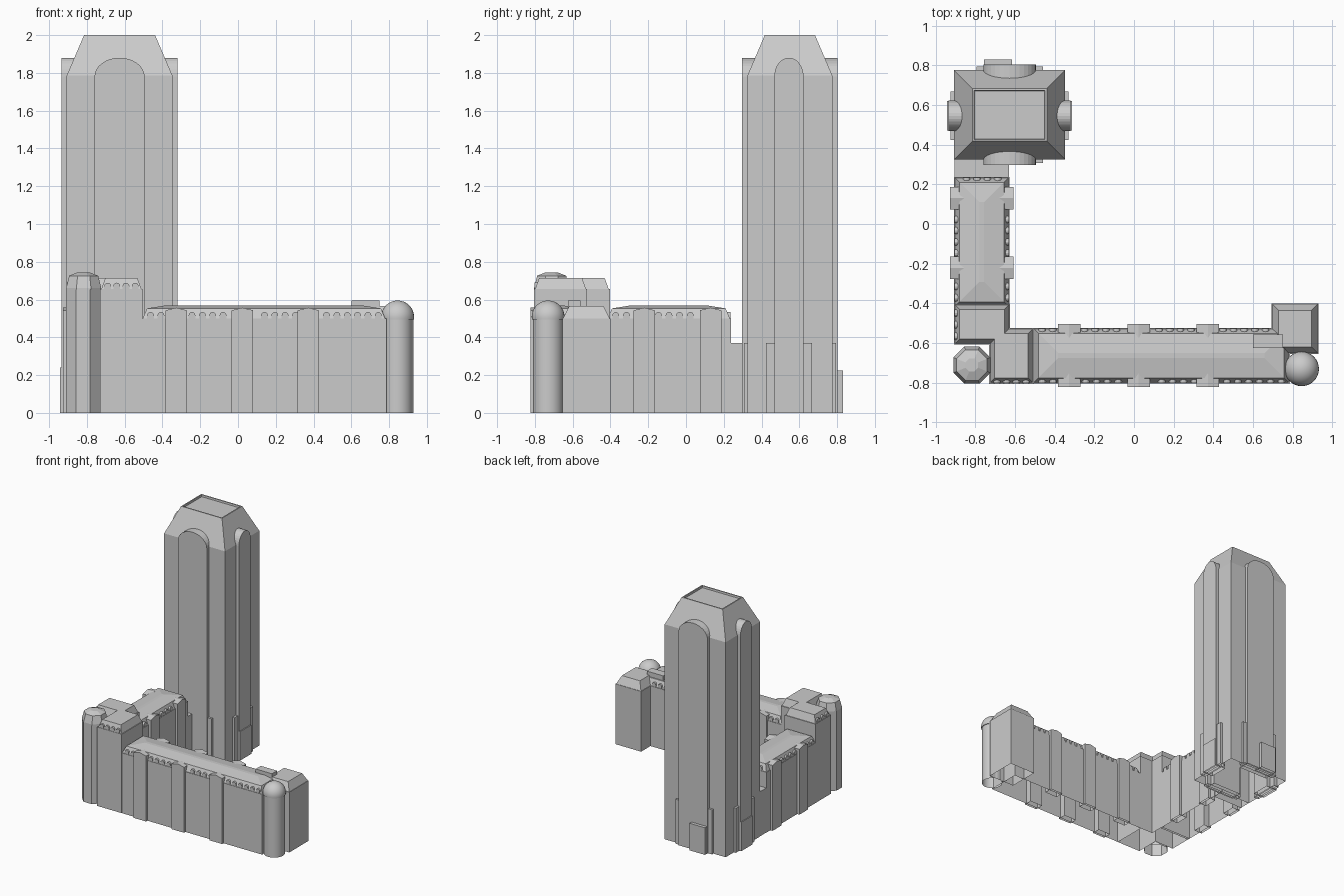
import bpy, bmesh, math
from mathutils import Vector

if "Cube" in bpy.data.objects:
    bpy.data.objects.remove(bpy.data.objects["Cube"])


def finish(name, bm):
    me = bpy.data.meshes.new(name)
    bm.to_mesh(me)
    bm.free()
    ob = bpy.data.objects.new(name, me)
    bpy.context.collection.objects.link(ob)
    return ob


def rect(x0, x1, y0, y1):
    return [(x0, y0), (x1, y0), (x1, y1), (x0, y1)]


def octagon(x, y, apothem):
    r = apothem / math.cos(math.pi / 8)
    return [(x + r * math.cos((i + .5) * math.pi / 4),
             y + r * math.sin((i + .5) * math.pi / 4)) for i in range(8)]


def block(name, poly, z1, steps=(), z0=0):
    """Open-bottomed walls from a counter-clockwise plan; steps = roof (inset, rise)."""
    bm = bmesh.new()
    lo = [bm.verts.new((x, y, z0)) for x, y in poly]
    hi = [bm.verts.new((x, y, z1)) for x, y in poly]
    n = len(poly)
    for i in range(n):
        j = (i + 1) % n
        bm.faces.new((lo[i], lo[j], hi[j], hi[i]))
    top = bm.faces.new(hi)
    bm.normal_update()
    for inset, rise in steps:
        if inset:
            bmesh.ops.inset_individual(bm, faces=[top], thickness=inset, use_even_offset=True)
        else:
            top = bmesh.ops.extrude_discrete_faces(bm, faces=[top])['faces'][0]
        bmesh.ops.translate(bm, verts=list(top.verts), vec=(0, 0, rise))
    return finish(name, bm)


def panel(name, x, y, facing, w, d_in, d_out, z0, z1, rise=0, n=1):
    """Projecting panel with a flat, gabled (n=2) or arched top, on wall point x, y."""
    d = Vector((*facing, 0))
    u = Vector((-d.y, d.x, 0))
    prof = [(-w / 2, z0), (w / 2, z0)]
    prof += [(w / 2 * math.cos(math.pi * i / n), z1 + rise * math.sin(math.pi * i / n))
             for i in range(n + 1)]
    bm = bmesh.new()

    def ring(depth):
        return [bm.verts.new(Vector((x, y, b)) + u * a + d * depth) for a, b in prof]
    f, k = ring(d_out), ring(-d_in)
    bm.faces.new(f)
    bm.faces.new(k[::-1])
    for i in range(len(prof)):
        j = (i + 1) % len(prof)
        if i or z0 > 0:
            bm.faces.new((f[i], k[i], k[j], f[j]))
    return finish(name, bm)


F, B, L, R = (0, -1), (0, 1), (-1, 0), (1, 0)


def dormers(fixed, facing, start, end, z, bays=()):
    """Row of little arched dormers along a wall, skipping the bays."""
    count = max(1, round((end - start) / .054))
    for i in range(count):
        t = start + (i + .5) * (end - start) / count
        if any(abs(t - b) < .065 for b in bays):
            continue
        p = (t, fixed) if facing in (F, B) else (fixed, t)
        panel("dormer", *p, facing, .036, .04, -.003, z, z + .016, .018, 6)


# Tall tower with tapered roof and shallow recessed flat top
TX0, TX1, TY0, TY1 = -.907, -.347, .325, .775
tx, ty = (TX0 + TX1) / 2, (TY0 + TY1) / 2 - .005
bm_tower = block("tower_body", rect(TX0, TX1, TY0, TY1), 1.78)
roof = block("tower_roof", rect(TX0, TX1, TY0, TY1), 1.785, [(.092, .215), (.01, 0), (.002, -.015)], 1.78)

# Tower arched panels over wider base panels
for x, y, f, w, wb in ((tx, TY0, F, .265, .335), (tx, TY1, B, .265, .335),
                       (TX0, ty, L, .155, .245), (TX1, ty, R, .155, .245)):
    panel("tower_arched_panel", x, y, f, w, .065, .028, 0, 1.78, .1, 16)
    panel("tower_base_panel", x, y, f, wb, .03, .018, 0, .37)

# Tower porches
panel("side_porch", TX0, ty, L, .15, .02, .035, 0, .24)
panel("side_porch", TX1, ty, R, .15, .02, .035, 0, .24)
panel("back_porch", -.685, TY1, B, .14, .02, .055, 0, .225)

# Low link between tower and left wing
block("link", rect(-.905, -.63, .23, .33), .37)

# Wings with mansard edges and shallow hipped tops
mansard = [(.006, 0), (.022, .053), (.1, .016)]
block("front_wing", rect(-.51, .785, -.804, -.523), .5, mansard)
block("left_wing", rect(-.907, -.627, -.42, .238), .5, mansard)

# Gabled bays and dormers on the wings
front_bays = (-.327, .023, .372)
left_bays = (-.221, .13)
for b in front_bays:
    panel("front_wing_bay", b, -.804, F, .114, .05, .018, 0, .543, .014, 2)
    panel("front_wing_bay", b, -.523, B, .114, .05, .018, 0, .543, .014, 2)
for b in left_bays:
    panel("left_wing_bay", -.907, b, L, .114, .05, .02, 0, .543, .014, 2)
    panel("left_wing_bay", -.627, b, R, .114, .05, .02, 0, .543, .014, 2)
dormers(-.804, F, -.49, .77, .5, front_bays)
dormers(-.523, B, -.49, .69, .5, front_bays)
dormers(-.907, L, -.4, .22, .5, left_bays)
dormers(-.627, R, -.4, .22, .5, left_bays)
dormers(.238, B, -.87, -.66, .5)

# Raised corner block, L-shaped with a notch for the turret
corner = [(-.505, -.805), (-.505, -.523), (-.625, -.523), (-.625, -.403),
          (-.907, -.403), (-.907, -.608), (-.73, -.608), (-.73, -.805)]
block("corner_block", corner, .655, [(.006, 0), (.022, .06)])
dormers(-.805, F, -.715, -.52, .655)
dormers(-.907, L, -.595, -.42, .655)

# Octagonal corner turret with flared cap
block("turret_shaft", octagon(-.82, -.713, .09), .66)
block("turret_cap", octagon(-.817, -.711, .093), .662, [(.016, .064), (.045, .018)], .652)

# Right end pavilion and rooftop box
block("end_pavilion", rect(.693, .93, -.655, -.4), .5, [(.004, 0), (.032, .065)])
block("rooftop_box", rect(.6, .75, -.625, -.558), .594, (), .5)

# Round turret with dome
bm = bmesh.new()
bmesh.ops.create_cone(bm, cap_ends=False, segments=32, radius1=.08, radius2=.08, depth=.51)
bmesh.ops.translate(bm, verts=bm.verts, vec=(.845, -.73, .255))
shaft = finish("round_turret_shaft", bm)
bm = bmesh.new()
bmesh.ops.create_uvsphere(bm, u_segments=32, v_segments=16, radius=.087)
bmesh.ops.translate(bm, verts=bm.verts, vec=(.845, -.73, .508))
cut = bmesh.ops.bisect_plane(bm, geom=bm.verts[:] + bm.edges[:] + bm.faces[:],
                             plane_co=(0, 0, .495), plane_no=(0, 0, -1), clear_outer=True)
bmesh.ops.contextual_create(bm, geom=[e for e in cut['geom_cut'] if isinstance(e, bmesh.types.BMEdge)])
dome = finish("round_turret_dome", bm)
for ob in (shaft, dome):
    bpy.ops.object.select_all(action='DESELECT')
    ob.select_set(True)
    bpy.context.view_layer.objects.active = ob
    bpy.ops.object.shade_smooth_by_angle()
